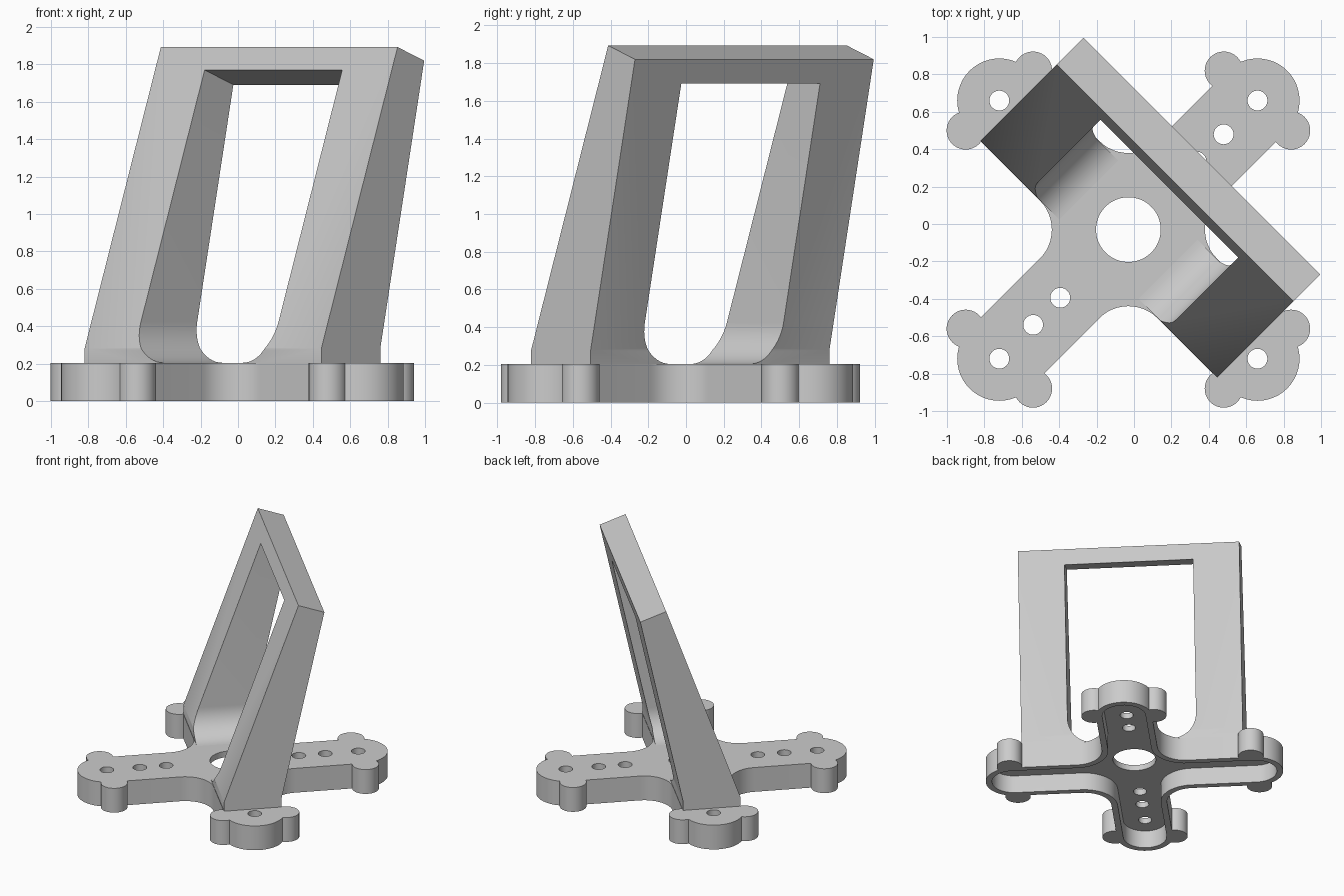
import bpy, bmesh, math
from mathutils import Matrix, Vector

if "Cube" in bpy.data.objects:
    bpy.data.objects.remove(bpy.data.objects["Cube"])

S = math.sqrt(0.5)
# Part frame: local x runs along the uprights' width (+x -y), local y is the lean direction (+x +y)
PLACE = Matrix.Translation((-0.03, -0.03, 0)) @ Matrix.Rotation(math.radians(-45), 4, 'Z')
ARM, HALF, WALL, FILLET = 0.976, 0.225, 0.05, 0.22
BASE_H, PLATE = 0.205, 0.05

grey = bpy.data.materials.new("light_grey")
grey.diffuse_color = (0.6, 0.6, 0.6, 1)
grey.use_nodes = True
grey.node_tree.nodes["Principled BSDF"].inputs["Base Color"].default_value = grey.diffuse_color


def arc(cx, cy, r, a0, a1, n):
    return [(cx + r * math.cos(math.radians(a0 + (a1 - a0) * i / n)),
             cy + r * math.sin(math.radians(a0 + (a1 - a0) * i / n))) for i in range(n + 1)]


def loft(name, ring_a, ring_b):
    """Closed solid between two matching rings of 3D points."""
    bm = bmesh.new()
    a = [bm.verts.new(p) for p in ring_a]
    b = [bm.verts.new(p) for p in ring_b]
    bm.faces.new(a)
    bm.faces.new(b)
    for i in range(len(a)):
        j = (i + 1) % len(a)
        bm.faces.new((a[i], a[j], b[j], b[i]))
    bmesh.ops.recalc_face_normals(bm, faces=bm.faces[:])
    me = bpy.data.meshes.new(name)
    bm.to_mesh(me)
    bm.free()
    me.materials.append(grey)
    ob = bpy.data.objects.new(name, me)
    bpy.context.collection.objects.link(ob)
    ob.matrix_world = PLACE
    return ob


def slab(name, pts, z0, z1):
    return loft(name, [(x, y, z0) for x, y in pts], [(x, y, z1) for x, y in pts])


def disc(name, x, y, r, z0, z1, n=40):
    return slab(name, arc(x, y, r, 0, 360 - 360 / n, n - 1), z0, z1)


def combine(ob, others, op):
    """Apply boolean operations and remove the helper solids."""
    for other in others:
        other.hide_render = True
        mod = ob.modifiers.new("bool", 'BOOLEAN')
        mod.operation, mod.solver, mod.object = op, 'EXACT', other
        bpy.context.view_layer.objects.active = ob
        bpy.ops.object.modifier_apply(modifier=mod.name)
        bpy.data.objects.remove(other)


def cross(half, fillet):
    """Four round-ended arms with rounded inner corners."""
    pts = []
    for k in range(4):
        c, s = [(1, 0), (0, 1), (-1, 0), (0, -1)][k]
        q = half + fillet
        for x, y in arc(ARM, 0, half, -90, 90, 24) + arc(q, q, fillet, -90, -180, 12):
            pts.append((x * c - y * s, x * s + y * c))
    return pts


def smooth(ob):
    bpy.ops.object.select_all(action='DESELECT')
    ob.select_set(True)
    bpy.context.view_layer.objects.active = ob
    bpy.ops.object.shade_smooth_by_angle(angle=math.radians(30))


# Cross-shaped base with two round ears on each arm end
base = slab("cross_base", cross(HALF, FILLET), 0, BASE_H)
ears = []
for sx in (-1, 1):
    for sy in (-1, 1):
        for ex, ey in ((0.87, 0.53), (0.51, 0.85)):
            x, y = sx * ex, sy * ey
            ears.append(disc("ear", (x - y) * S, (x + y) * S, 0.102, 0, BASE_H))
combine(base, ears, 'UNION')

# Hollow underside, centre opening and screw holes
cutters = [slab("pocket", cross(HALF - WALL, FILLET + WALL), -0.1, BASE_H - PLATE),
           disc("centre_hole", 0, 0, 0.173, -0.2, 0.4, 64)]
holes = [(ARM, 0), (-ARM, 0)]
for s in (-1, 1):
    holes += [(0, s * d) for d in (0.515, 0.72, ARM)]
cutters += [disc("screw_hole", x, y, 0.053, -0.2, 0.4, 32) for x, y in holes]
combine(base, cutters, 'DIFFERENCE')
smooth(base)

# Leaning frame: tapered side profile extruded across its width
side = [(-0.223, 0.18), (0.223, 0.18), (0.223, 0.28), (0.555, 1.82), (0.354, 1.893), (-0.223, 0.28)]
W, IN = 0.895, 0.52
frame = loft("leaning_frame", [(-W, y, z) for y, z in side], [(W, y, z) for y, z in side])

# Window through the frame: rounded foot corners, top edge square to the front face
toe = IN - FILLET
zc = BASE_H + FILLET
foot = [(toe, 0.1)] + arc(toe, zc, FILLET, -90, 0, 14)
outline = foot + [(IN, None), (-IN, None)] + [(-x, z) for x, z in reversed(foot)]


def window_ring(y):
    top = 1.77 - 0.364 * (y - 0.311)
    return [Vector((x, y, top if z is None else z)) for x, z in outline]


combine(frame, [loft("window", window_ring(-1), window_ring(1))], 'DIFFERENCE')
smooth(frame)
